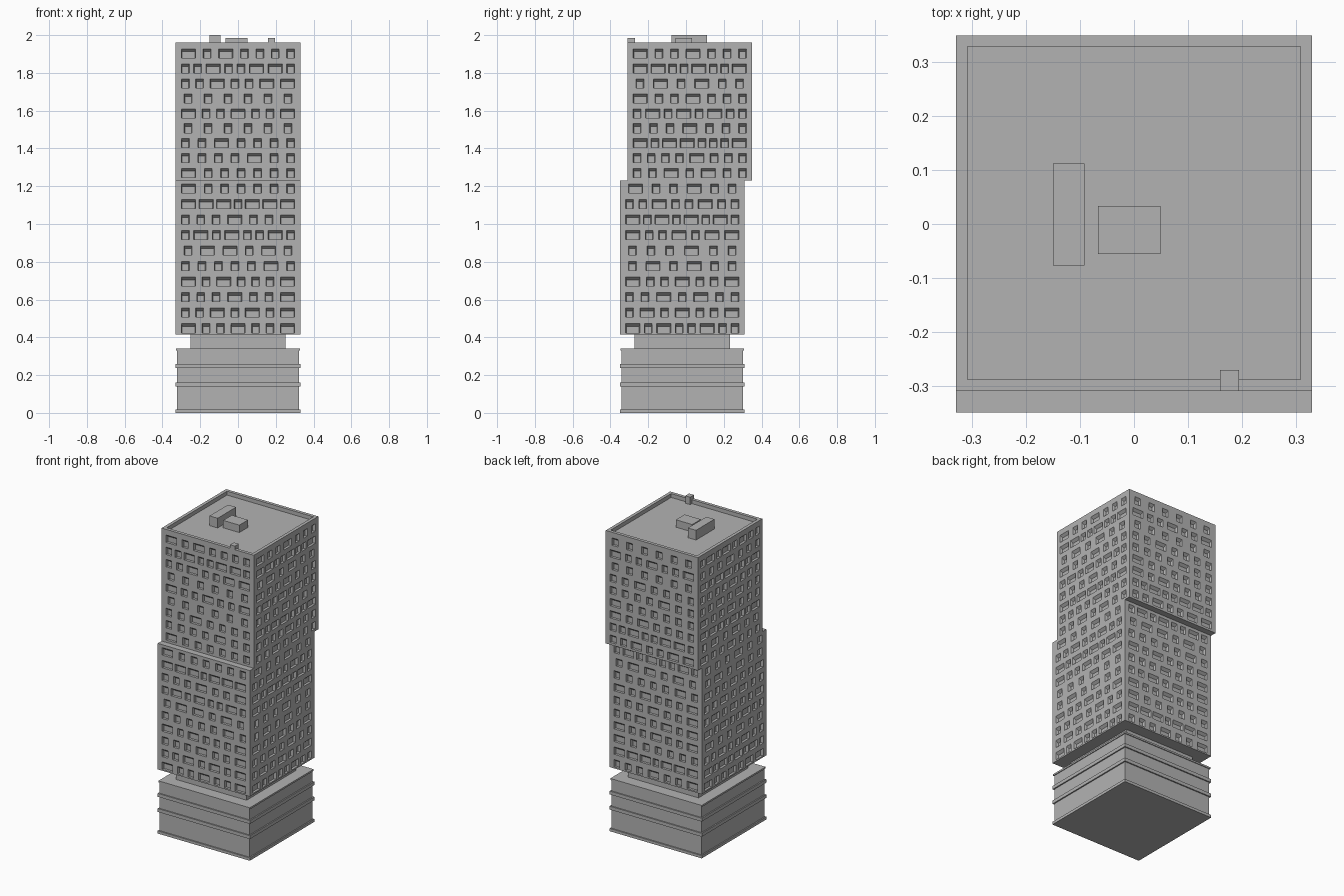
import bpy, bmesh

if "Cube" in bpy.data.objects:
    bpy.data.objects.remove(bpy.data.objects["Cube"])

stone = bpy.data.materials.new("grey stone")
stone.diffuse_color = (0.45, 0.45, 0.45, 1)
stone.use_nodes = True
stone.node_tree.nodes["Principled BSDF"].inputs["Base Color"].default_value = stone.diffuse_color


def finish(name, bm):
    bmesh.ops.remove_doubles(bm, verts=bm.verts, dist=1e-5)
    me = bpy.data.meshes.new(name)
    bm.to_mesh(me)
    bm.free()
    me.materials.append(stone)
    ob = bpy.data.objects.new(name, me)
    bpy.context.collection.objects.link(ob)
    return ob


def box(name, x0, x1, y0, y1, z0, z1):
    bm = bmesh.new()
    bmesh.ops.create_cube(bm, size=1)
    for v in bm.verts:
        v.co = ((x0 + x1) / 2 + v.co.x * (x1 - x0),
                (y0 + y1) / 2 + v.co.y * (y1 - y0),
                (z0 + z1) / 2 + v.co.z * (z1 - z0))
    return finish(name, bm)


HALF = 0.33
WIDTH = {"S": 0.042, "L": 0.076}
WIN_H, DEPTH, LINTEL, JAMB = 0.048, 0.016, 0.014, 0.004

# Window rhythm of each storey, top to bottom (S small, L large)
front_up = "LSLSSSS SSLSSLLS SSLSSLL SSSSSS LSSLSSL SSSSSS SSLSSSS SSSSLSS LSSSSSS".split()
front_low = "LSSSSSS LLLSLLL SSSLSSL SLSLSSLS SLLSLS SSSSSLS LSLSSSL SSSLSSL SSLSLSL LSSLSSL".split()
right_up = "LSSLSSS LLSSLSSL SLSLSS LSSLSSS SLSLSLSS SSSLSSS LSLLSSSL SSSSLSSS SSLSLSS".split()
right_low = "LSSLSS SSLSSLSS LSLSLSLS LSSLSLL SSSLSS SLSLSS LSSLSSL SSLSLSS SLSLSSL LSLSSLSS".split()


def wall(bm, place, rows, z0, z1, top, pitch):
    """One facade; place(u, z, depth) gives the 3D point."""
    def quad(*pts):
        bm.faces.new([bm.verts.new(place(*p)) for p in pts])

    def flat(u0, u1, a, b):
        quad((u0, a, 0), (u1, a, 0), (u1, b, 0), (u0, b, 0))

    upper = z1
    for i, row in enumerate(rows):
        t = top - i * pitch
        b = t - WIN_H
        flat(-HALF, HALF, t, upper)
        upper = b
        margin = 0.03 if len(row) > 6 else 0.045
        gap = (2 * HALF - 2 * margin - sum(WIDTH[c] for c in row)) / (len(row) - 1)
        u, last = -HALF + margin, -HALF
        for c in row:
            e = u + WIDTH[c]
            flat(last, u, b, t)
            # Recess with sloping head and flat sill
            o = [(u, b, 0), (e, b, 0), (e, t, 0), (u, t, 0)]
            n = [(u + JAMB, b, DEPTH), (e - JAMB, b, DEPTH),
                 (e - JAMB, t - LINTEL, DEPTH), (u + JAMB, t - LINTEL, DEPTH)]
            quad(*n)
            for k in range(4):
                m = (k + 1) % 4
                quad(o[k], o[m], n[m], n[k])
            last, u = e, e + gap
        flat(last, HALF, b, t)
    flat(-HALF, HALF, z0, upper)


def tower(name, cy, z0, z1, front, right, top, pitch, parapet):
    bm = bmesh.new()
    back, left = front[3:] + front[:3], right[4:] + right[:4]
    for place, rows in (
            (lambda u, z, d: (u, cy - HALF + d, z), front),
            (lambda u, z, d: (HALF - d, cy + u, z), right),
            (lambda u, z, d: (-u, cy + HALF - d, z), back),
            (lambda u, z, d: (-HALF + d, cy - u, z), left)):
        wall(bm, place, rows, z0, z1, top, pitch)

    def ring(h, z):
        return [bm.verts.new((sx * h, cy + sy * h, z))
                for sx, sy in ((-1, -1), (1, -1), (1, 1), (-1, 1))]

    bm.faces.new(ring(HALF, z0)[::-1])
    if parapet:
        # Parapet rim around a sunken roof
        a, b, c = ring(HALF, z1), ring(0.309, z1), ring(0.309, z1 - 0.025)
        for p, q in ((a, b), (b, c)):
            for k in range(4):
                m = (k + 1) % 4
                bm.faces.new((p[k], p[m], q[m], q[k]))
        bm.faces.new(c)
    else:
        bm.faces.new(ring(HALF, z1))
    finish(name, bm)


# Podium with string courses
box("podium", -0.322, 0.322, -0.342, 0.302, 0, 0.335)
for name, a, b, h in (("plinth", 0, 0.018, 0.33), ("lower_ledge", 0.14, 0.162, 0.33),
                      ("upper_ledge", 0.238, 0.26, 0.33), ("podium_cornice", 0.33, 0.341, 0.327)):
    box(name, -h, h, -0.02 - h, -0.02 + h, a, b)

# Recessed neck and the two shifted tower blocks
box("neck", -0.252, 0.252, -0.272, 0.232, 0.335, 0.42)
tower("lower_tower", -0.02, 0.415, 1.231, front_low, right_low, 1.212, 0.0822, False)
tower("upper_tower", 0.02, 1.231, 1.962, front_up, right_up, 1.926, 0.079, True)

# Rooftop plant
box("lift_housing", -0.15, -0.092, -0.077, 0.112, 1.93, 2.0)
box("plant_box", -0.067, 0.049, -0.056, 0.033, 1.93, 1.985)
box("parapet_vent", 0.16, 0.195, -0.31, -0.271, 1.935, 1.985)
